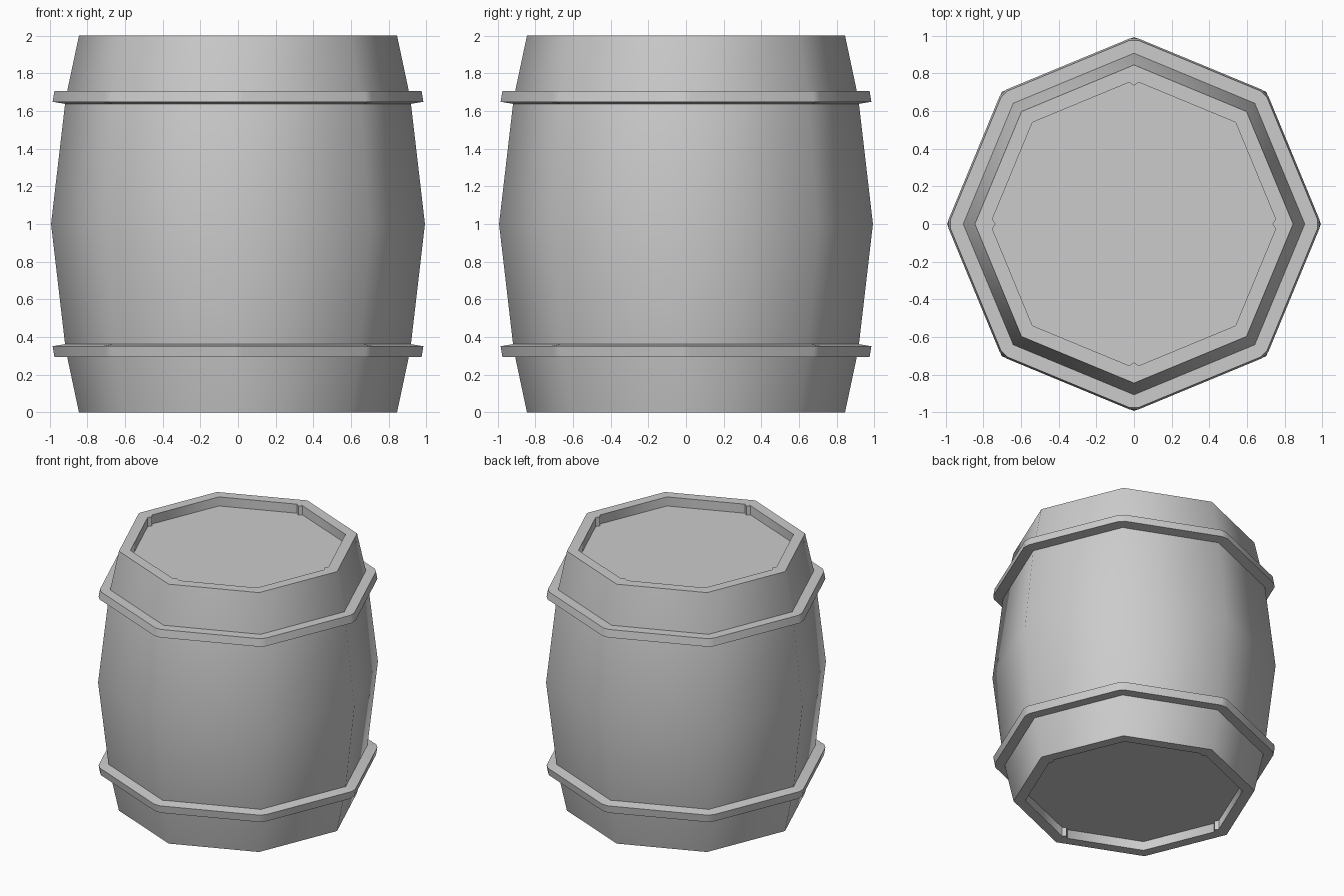
import bpy, bmesh
from math import cos, sin, pi, radians

if "Cube" in bpy.data.objects:
    bpy.data.objects.remove(bpy.data.objects["Cube"])


def octagon(r, z):
    return [(r * cos(k * pi / 4), r * sin(k * pi / 4), z) for k in range(8)]


def clipped_octagon(r, z, t=0.035):
    """Octagon with each corner cut off at fraction t of its edges."""
    p, out = octagon(r, z), []
    for k in range(8):
        for other in (p[k - 1], p[(k + 1) % 8]):
            out.append(tuple(a + (b - a) * t for a, b in zip(p[k], other)))
    return out


def loft(name, loops, closed=False, smooth=50):
    """Skin a stack of loops; cap the ends, or join last to first when closed."""
    bm = bmesh.new()
    rings = [[bm.verts.new(c) for c in loop] for loop in loops]
    n = len(rings[0])
    pairs = list(zip(rings, rings[1:]))
    if closed:
        pairs.append((rings[-1], rings[0]))
    else:
        bm.faces.new(rings[0])
        bm.faces.new(rings[-1])
    for a, b in pairs:
        for i in range(n):
            j = (i + 1) % n
            bm.faces.new((a[i], a[j], b[j], b[i]))
    bmesh.ops.recalc_face_normals(bm, faces=bm.faces)
    mesh = bpy.data.meshes.new(name)
    bm.to_mesh(mesh)
    bm.free()
    obj = bpy.data.objects.new(name, mesh)
    bpy.context.collection.objects.link(obj)
    bpy.ops.object.select_all(action='DESELECT')
    obj.select_set(True)
    bpy.context.view_layer.objects.active = obj
    bpy.ops.object.shade_smooth_by_angle(angle=radians(smooth))
    return obj


# Barrel body with recessed lid and base
RIM, DEPTH = 0.763, 0.07
half = [(0.845, 0), (0.915, 0.33)]
profile = ([(RIM, DEPTH), (RIM, 0)] + half + [(0.993, 1)]
           + [(r, 2 - z) for r, z in reversed(half)]
           + [(RIM, 2), (RIM, 2 - DEPTH)])
loft("barrel_body", [octagon(r, z) for r, z in profile])

# Hoops, mirrored about mid-height; the wider edge faces the middle
hoop = [(0.89, 0.293), (0.985, 0.293), (0.995, 0.351), (0.90, 0.366)]
for name, flip in (("lower_hoop", False), ("upper_hoop", True)):
    loft(name, [clipped_octagon(r, 2 - z if flip else z) for r, z in hoop], closed=True)

# Small corner pegs inside the rims
peg = [(0.735, 0), (0.7526, -0.025), (RIM, 0), (0.7526, 0.025)]
for end, z0 in (("base", 0), ("lid", 2 - DEPTH)):
    for k in range(4):
        c, s = cos(k * pi / 2), sin(k * pi / 2)
        loft(f"{end}_peg_{k + 1}",
             [[(x * c - y * s, x * s + y * c, z) for x, y in peg]
              for z in (z0, z0 + DEPTH)], smooth=20)
